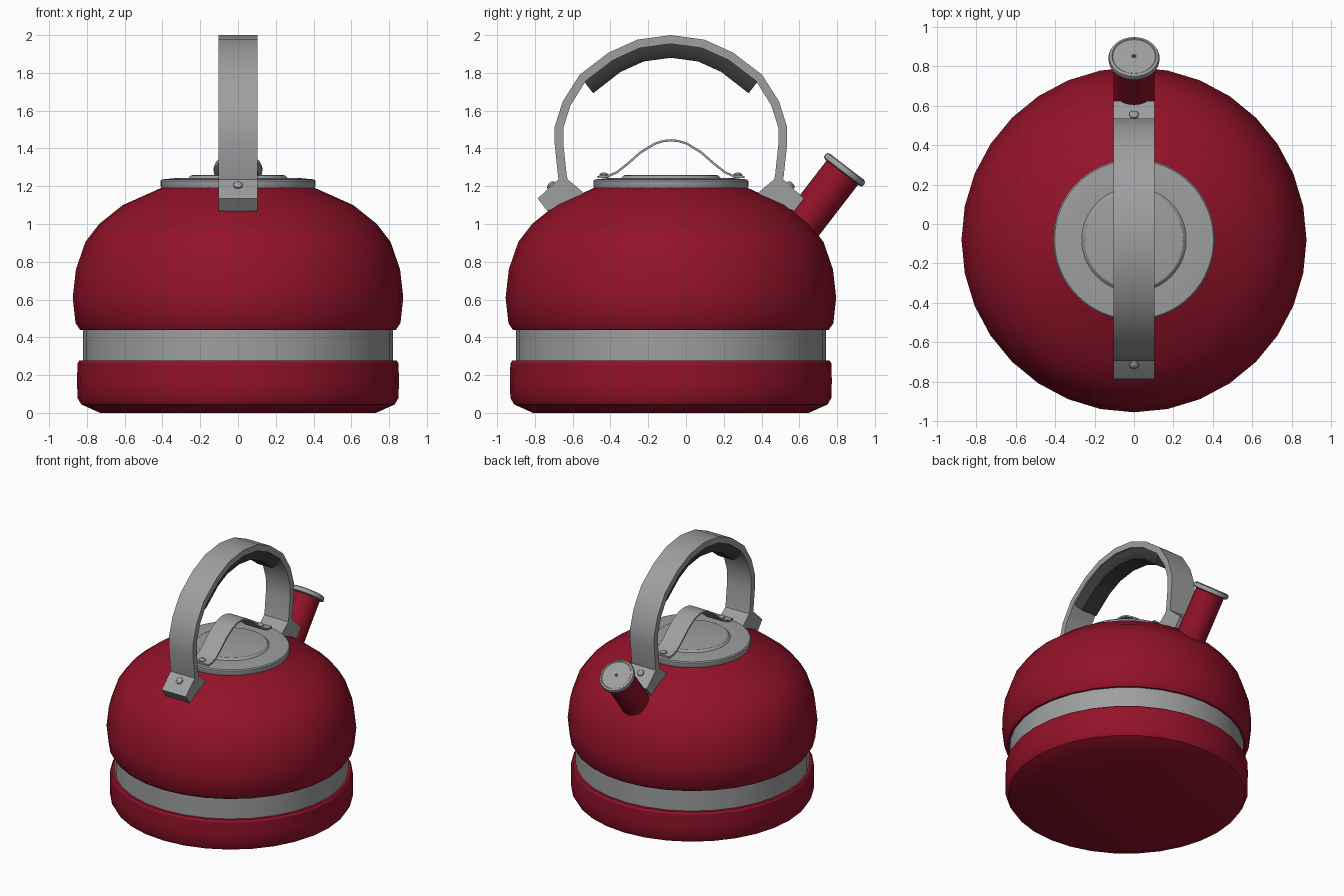
import bpy, bmesh, math
from mathutils import Vector, Matrix

if "Cube" in bpy.data.objects:
    bpy.data.objects.remove(bpy.data.objects["Cube"])

CY = -0.08  # kettle axis in y


def material(name, rgb):
    m = bpy.data.materials.new(name)
    m.diffuse_color = (*rgb, 1)
    m.use_nodes = True
    m.node_tree.nodes["Principled BSDF"].inputs["Base Color"].default_value = m.diffuse_color
    return m


RED = material("red enamel", (0.29, 0.006, 0.022))
STEEL = material("grey steel", (0.34, 0.345, 0.35))
DARK = material("dark grip", (0.045, 0.047, 0.047))


def finish(name, bm, mat, angle=32):
    bmesh.ops.remove_doubles(bm, verts=bm.verts[:], dist=1e-5)
    bmesh.ops.recalc_face_normals(bm, faces=bm.faces[:])
    me = bpy.data.meshes.new(name)
    bm.to_mesh(me)
    bm.free()
    me.materials.append(mat)
    ob = bpy.data.objects.new(name, me)
    bpy.context.collection.objects.link(ob)
    bpy.ops.object.select_all(action='DESELECT')
    ob.select_set(True)
    bpy.context.view_layer.objects.active = ob
    bpy.ops.object.shade_smooth_by_angle(angle=math.radians(angle))
    return ob


def lathe(name, profile, mat, segs=32, origin=(0, CY, 0), axis=(0, 0, 1), angle=32):
    """Revolve (radius, height) points about an axis; ends are capped."""
    bm = bmesh.new()
    rings = []
    for r, h in profile:
        rings.append([bm.verts.new((r * math.cos(2 * math.pi * i / segs),
                                    r * math.sin(2 * math.pi * i / segs), h))
                      for i in range(segs)])
    for a, b in zip(rings, rings[1:]):
        for i in range(segs):
            j = (i + 1) % segs
            bm.faces.new((a[i], a[j], b[j], b[i]))
    bm.faces.new(rings[0][::-1])
    bm.faces.new(rings[-1])
    rot = Vector((0, 0, 1)).rotation_difference(Vector(axis)).to_matrix().to_4x4()
    bm.transform(Matrix.Translation(origin) @ rot)
    return finish(name, bm, mat, angle)


def sweep(name, path, section, mat, angle=32):
    """Sweep an (x, inward offset) section along a (y, z) path."""
    bm = bmesh.new()
    pts = [Vector(p) for p in path]
    rings = []
    for i, p in enumerate(pts):
        t = (pts[min(i + 1, len(pts) - 1)] - pts[max(i - 1, 0)]).normalized()
        n = Vector((t.y, -t.x))
        rings.append([bm.verts.new((x, p.x + n.x * d, p.y + n.y * d)) for x, d in section])
    k = len(section)
    for a, b in zip(rings, rings[1:]):
        for i in range(k):
            j = (i + 1) % k
            bm.faces.new((a[i], a[j], b[j], b[i]))
    bm.faces.new(rings[0])
    bm.faces.new(rings[-1][::-1])
    return finish(name, bm, mat, angle)


def arch(half):
    """Complete a half path ending on the kettle axis by mirroring in y."""
    return half + [(2 * CY - y, z) for y, z in half[-2::-1]]


def flat(w, t):
    return [(-w, 0), (w, 0), (w, t), (-w, t)]


# Body: base, recessed band, dome
lathe("base", [(0.73, 0), (0.83, 0.045), (0.85, 0.08), (0.852, 0.17), (0.85, 0.262),
               (0.84, 0.277), (0.80, 0.277)], RED)
lathe("steel_band", [(0.82, 0.26), (0.82, 0.45)], STEEL)
lathe("dome", [(0.80, 0.438), (0.835, 0.438), (0.86, 0.475), (0.875, 0.61), (0.858, 0.76),
               (0.808, 0.905), (0.735, 1.0), (0.61, 1.1), (0.42, 1.185), (0.39, 1.2)], RED)

# Lid with raised centre
lathe("lid", [(0.40, 1.18), (0.41, 1.2), (0.41, 1.228), (0.403, 1.236), (0.33, 1.243),
              (0.265, 1.242), (0.25, 1.257), (0.24, 1.259)], STEEL, segs=64)

# Strap on the lid
sweep("lid_strap", arch([(-0.47, 1.255), (-0.42, 1.257), (-0.37, 1.278), (-0.305, 1.33),
                         (-0.245, 1.383), (-0.165, 1.432), (-0.12, 1.445), (-0.08, 1.449)]),
      flat(0.075, 0.012), STEEL, 40)

# Arched handle and the dark grip beneath it
half = [(-0.665, 1.20), (-0.677, 1.25), (-0.695, 1.42), (-0.695, 1.515), (-0.653, 1.648),
        (-0.563, 1.79), (-0.41, 1.907), (-0.257, 1.976), (-0.08, 2.0)]
sweep("handle", arch(half), flat(0.103, 0.046), STEEL)
sweep("grip", arch([(-0.565, 1.787)] + half[6:]),
      [(-0.09, 0.04), (0.09, 0.04), (0.09, 0.085), (0.065, 0.12), (-0.065, 0.12), (-0.09, 0.085)],
      DARK, 45)

# Brackets and rivets, front and back
bracket = [(-0.785, 1.135), (-0.733, 1.068), (-0.54, 1.15), (-0.55, 1.172),
           (-0.625, 1.235), (-0.645, 1.255), (-0.685, 1.228)]
rivet = [(0.024, -0.01), (0.024, 0.008), (0.017, 0.015), (0.006, 0.018)]
for end, s in (("front", 1), ("back", -1)):
    bm = bmesh.new()
    face = bm.faces.new([bm.verts.new((-0.103, CY + s * (y - CY), z)) for y, z in bracket])
    ext = bmesh.ops.extrude_face_region(bm, geom=[face])
    bmesh.ops.translate(bm, vec=(0.206, 0, 0),
                        verts=[v for v in ext["geom"] if isinstance(v, bmesh.types.BMVert)])
    finish(end + "_bracket", bm, STEEL)
    lathe(end + "_bracket_rivet", rivet, STEEL, 16,
          (0, CY - s * 0.632, 1.203), (0, -0.69 * s, 0.72))
    lathe(end + "_strap_rivet", rivet, STEEL, 16, (0, CY - s * 0.355, 1.254))

# Spout tube, its cap and the whistle hole
AX = Vector((0, 0.61, 0.792)).normalized()
TIP = Vector((0, 0.83, 1.275))
lathe("spout", [(0.105, -0.46), (0.105, 0.005)], RED, 32, TIP, AX)
lathe("spout_cap", [(0.115, -0.004), (0.128, 0.002), (0.13, 0.018), (0.126, 0.03),
                    (0.112, 0.036), (0.108, 0.032), (0.02, 0.034)], STEEL, 32, TIP, AX)
lathe("whistle_hole", [(0.013, 0.03), (0.013, 0.036)], DARK, 12, TIP, AX)
